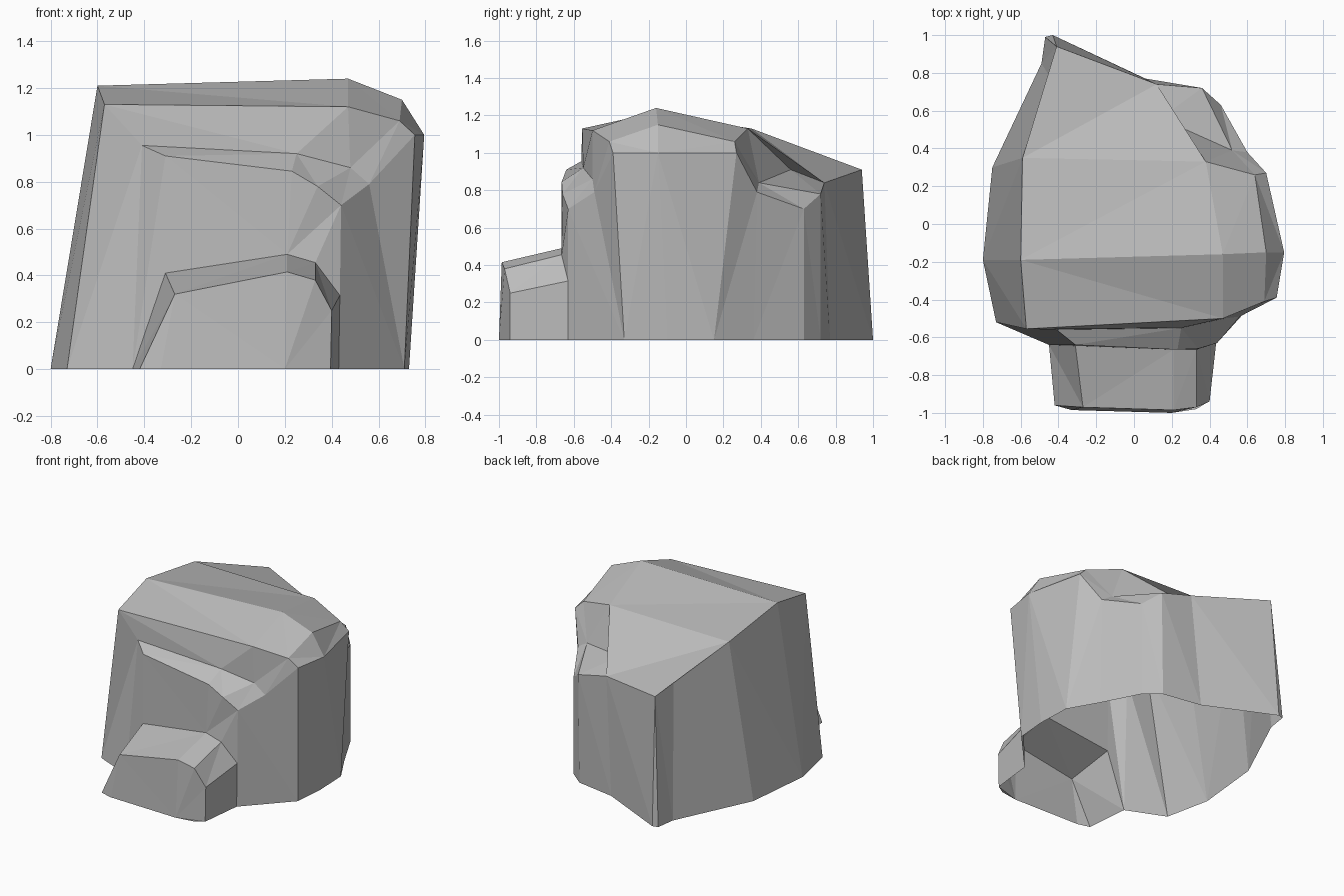
import bpy
import bmesh
from mathutils import Vector

default_cube = bpy.data.objects.get("Cube")
if default_cube:
    bpy.data.objects.remove(default_cube, do_unlink=True)

mesh = bpy.data.meshes.new("boulder")
boulder = bpy.data.objects.new("boulder", mesh)
bpy.context.scene.collection.objects.link(boulder)

bm = bmesh.new()
shared_verts = {}


def vert(point):
    """Return one shared vertex per position, so that neighbouring bands are welded."""
    key = tuple(point)
    if key not in shared_verts:
        shared_verts[key] = bm.verts.new(key)
    return shared_verts[key]


def ground(*outline):
    """Lift a plan outline to points on the floor."""
    return [(x, y, 0) for x, y in outline]


def add_triangle(*points):
    corners = [vert(p) for p in points]
    if len(set(corners)) == len(corners):
        bm.faces.new(corners)


def band(first, second):
    """Stitch two edge lines of any length, always taking the shorter diagonal."""
    i = j = 0
    while i < len(first) - 1 or j < len(second) - 1:
        can_first = i < len(first) - 1
        can_second = j < len(second) - 1
        if can_first and can_second:
            step_first = (Vector(first[i + 1]) - Vector(second[j])).length
            step_second = (Vector(first[i]) - Vector(second[j + 1])).length
            take_first = step_first <= step_second
        else:
            take_first = can_first
        if take_first:
            add_triangle(first[i], first[i + 1], second[j])
            i += 1
        else:
            add_triangle(first[i], second[j + 1], second[j])
            j += 1


# Crown: front rim, ridge and back rim, each running along +x
front_rim = [(-.57, -.555, 1.13), (.47, -.5, 1.12), (.69, -.41, 1.06), (.755, -.39, 1)]
ridge = [(-.6, -.19, 1.21), (.47, -.16, 1.24), (.7, -.15, 1.15), (.795, -.15, 1)]
back_rim = [(-.59, .35, 1.13), (.38, .33, 1.13), (.64, .26, 1.06), (.7, .27, 1)]
band(front_rim, ridge)
band(ridge, back_rim)

# Back slope running down to the pointed rear corner
shoulder = (-.44, .77, .96)
rear_tip = (-.41, .94, .91)
notch_inner = [(.14, .56, .91), (.52, .39, .84)]
notch_outer = [(.12, .74, .84), (.36, .72, .78), (.46, .63, .7), (.6, .38, .79)]
band([shoulder, rear_tip, notch_outer[0]], [back_rim[0], back_rim[1], notch_inner[0]])

# Notch in the back: small shelf and the wall above it
band(notch_inner, notch_outer)
band(back_rim[1:], notch_inner + notch_outer[-1:])

# Front shelf: lip under the crown and the shelf itself
shelf_back = [(-.41, -.56, .955), (.25, -.55, .92), (.48, -.5, .86), (.56, -.49, .79)]
shelf_front = [(-.31, -.64, .91), (.23, -.665, .845), (.34, -.66, .78), (.44, -.63, .7)]
band(front_rim, shelf_back)
band(shelf_back, shelf_front)

# Left wall
left_rim = [front_rim[0], ridge[0], back_rim[0], shoulder, rear_tip]
left_base = ground((-.73, -.52), (-.8, -.19), (-.75, .3), (-.49, .85), (-.47, .99), (-.43, 1))
for k in range(len(left_rim) - 1):
    band(left_rim[k:k + 2], left_base[k:k + 2])
add_triangle(rear_tip, *left_base[-2:])

# Back and right walls, facet by facet
right_rim = [rear_tip] + notch_outer + [back_rim[-1], ridge[-1], front_rim[-1]]
right_base = left_base[-1:] + ground(
    (.06, .77), (.35, .72), (.46, .63), (.6, .36), (.72, .15), (.73, -.1), (.71, -.33))
for k in range(len(right_rim) - 1):
    band(right_rim[k:k + 2], right_base[k:k + 2])

# Front step: matching outlines where it meets the wall and at its face
step_back = ground((-.45, -.64)) + [
    (-.31, -.645, .41), (.21, -.665, .49), (.33, -.665, .455), (.435, -.63, .315)
] + ground((.43, -.63))
step_face = ground((-.42, -.96)) + [
    (-.27, -.97, .32), (.21, -.985, .415), (.33, -.97, .38), (.4, -.94, .25)
] + ground((.395, -.94))
step_foot = ground((-.42, -.96), (-.33, -.985), (.2, -1), (.33, -.98), (.395, -.94))
for k in range(len(step_back) - 1):
    band(step_back[k:k + 2], step_face[k:k + 2])
band(step_face, step_foot)

# Front walls around the step
band(shelf_front, step_back[1:-1])
band([front_rim[0], shelf_back[0], shelf_front[0], step_back[1]],
     [left_base[0], step_back[0]])
band([front_rim[-1], shelf_back[-1], shelf_front[-1]],
     [right_base[-1]] + step_back[:-3:-1])

bmesh.ops.recalc_face_normals(bm, faces=bm.faces[:])
bm.to_mesh(mesh)
bm.free()

# Plain stone colour
stone = bpy.data.materials.new("stone grey")
stone.use_nodes = True
colour = (.5, .5, .5, 1)
stone.diffuse_color = colour
stone.node_tree.nodes["Principled BSDF"].inputs["Base Color"].default_value = colour
mesh.materials.append(stone)
